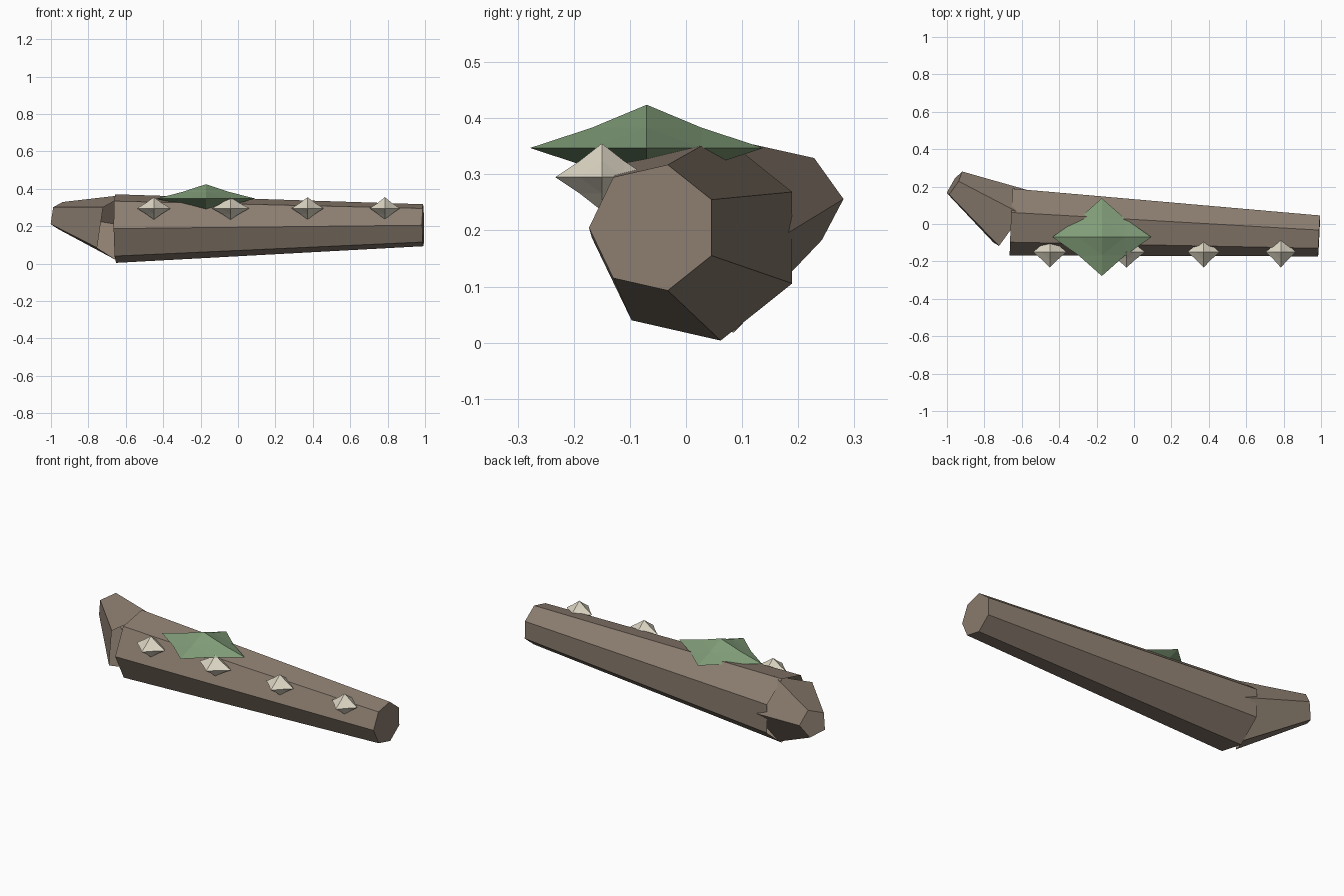
import bpy, bmesh
from math import sin, cos, tau
from mathutils import Vector

if "Cube" in bpy.data.objects:
    bpy.data.objects.remove(bpy.data.objects["Cube"])


def material(name, rgb):
    m = bpy.data.materials.new(name)
    m.diffuse_color = (*rgb, 1)
    m.use_nodes = True
    m.node_tree.nodes["Principled BSDF"].inputs["Base Color"].default_value = m.diffuse_color
    return m


def finish(name, bm, mat):
    bmesh.ops.recalc_face_normals(bm, faces=bm.faces)
    me = bpy.data.meshes.new(name)
    bm.to_mesh(me)
    bm.free()
    me.materials.append(mat)
    ob = bpy.data.objects.new(name, me)
    bpy.context.collection.objects.link(ob)
    return ob


def tapered_limb(name, sides, start, end, r0, r1, corner, mat):
    """Flat-sided tapered tube, open at the thick end; one corner points along `corner`."""
    start, end = Vector(start), Vector(end)
    axis = (end - start).normalized()
    u = Vector(corner)
    u = (u - axis * u.dot(axis)).normalized()
    v = axis.cross(u)
    bm = bmesh.new()
    rings = []
    for c, r in ((start, r0), (end, r1)):
        rings.append([bm.verts.new(c + r * (u * cos(tau * k / sides) + v * sin(tau * k / sides)))
                      for k in range(sides)])
    a, b = rings
    for k in range(sides):
        j = (k + 1) % sides
        bm.faces.new((a[k], a[j], b[j], b[k]))
    bm.faces.new(b)
    return finish(name, bm, mat)


def pinched_octahedron(name, centre, radii, pinch, mat):
    """Octahedron split once, with its edge midpoints pulled slightly inwards."""
    bm = bmesh.new()
    x, y = Vector((1, 0, 0)), Vector((0, 1, 0))
    ring = [bm.verts.new(p) for p in (x, y, -x, -y)]
    for z in (1, -1):
        pole = bm.verts.new((0, 0, z))
        for k in range(4):
            bm.faces.new((ring[k], ring[(k + 1) % 4], pole))
    bmesh.ops.subdivide_edges(bm, edges=bm.edges[:], cuts=1, use_grid_fill=True)
    for vert in bm.verts:
        if max(abs(c) for c in vert.co) < 0.9:
            vert.co *= pinch
        vert.co = Vector(centre) + Vector([c * r for c, r in zip(vert.co, radii)])
    return finish(name, bm, mat)


wood = material("bark", (0.26, 0.205, 0.16))
green = material("moss", (0.22, 0.34, 0.19))
cream = material("fungus", (0.72, 0.67, 0.55))

# Fallen trunk and the broken stub at its thick end
tapered_limb("log", 7, (-0.656, 0.02, 0.187), (0.99, -0.058, 0.205),
             0.188, 0.115, (0, -1, 0), wood)
tapered_limb("broken_stub", 5, (-0.656, 0.02, 0.193), (-0.961, 0.215, 0.256),
             0.187, 0.078, (0.54, 0.84, 0), wood)

# Moss patch on top
pinched_octahedron("moss_patch", (-0.172, -0.07, 0.347), (0.265, 0.208, 0.077), 0.94, green)

# Row of bracket fungi along the front
for i, (x, rx) in enumerate(((-0.45, 0.09), (-0.04, 0.1), (0.372, 0.086), (0.785, 0.08))):
    pinched_octahedron(f"fungus_{i + 1}", (x, -0.15, 0.295), (rx, 0.083, 0.06), 0.96, cream)
